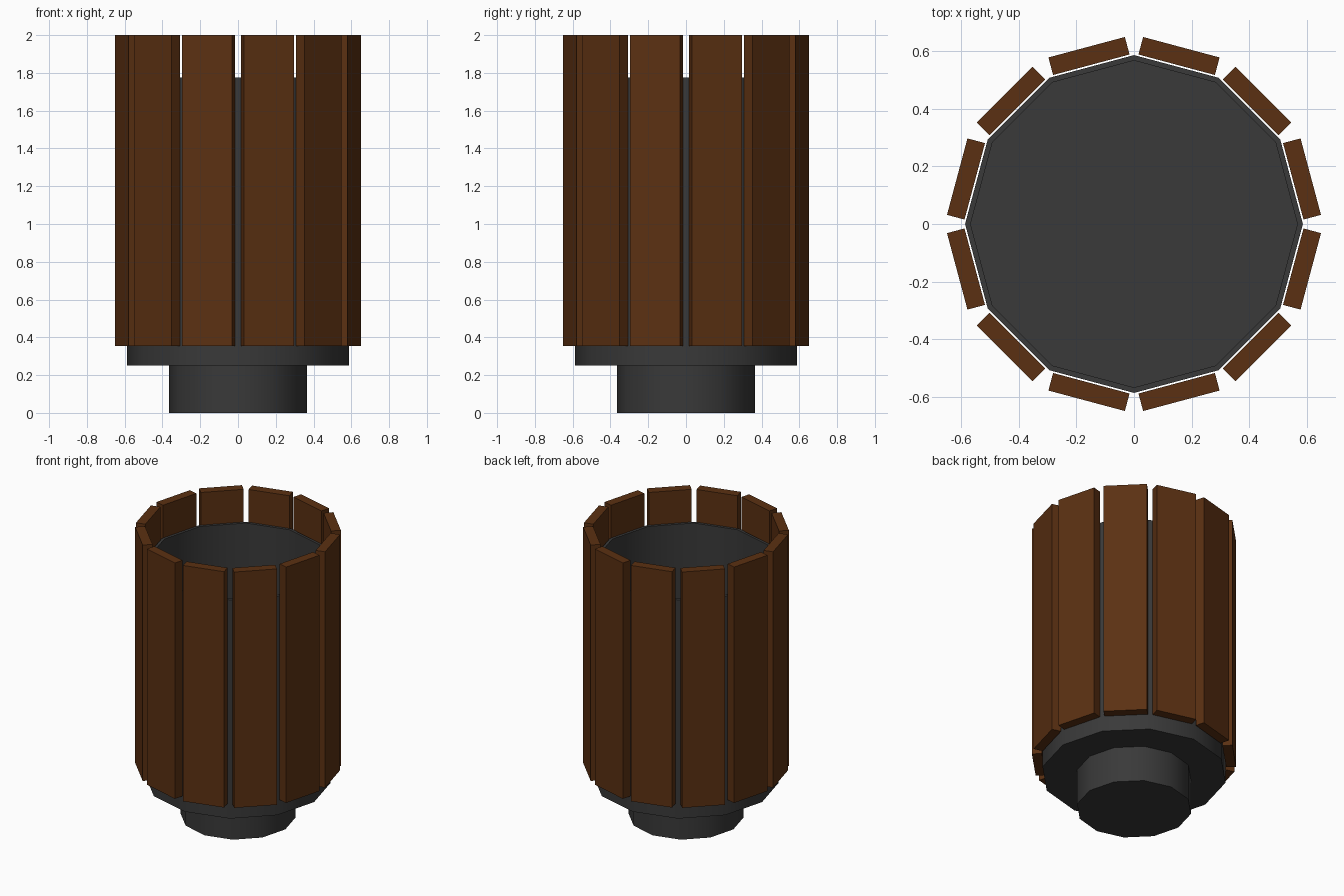
import bpy, bmesh, math
from mathutils import Matrix

if "Cube" in bpy.data.objects:
    bpy.data.objects.remove(bpy.data.objects["Cube"])

SIDES = 12


def material(name, rgb):
    m = bpy.data.materials.new(name)
    m.diffuse_color = (*rgb, 1.0)
    m.use_nodes = True
    m.node_tree.nodes["Principled BSDF"].inputs["Base Color"].default_value = m.diffuse_color
    return m


brown = material("brown_wood", (0.105, 0.030, 0.006))
dark = material("dark_metal", (0.041, 0.041, 0.041))


def finish(name, bm, mat):
    bmesh.ops.recalc_face_normals(bm, faces=bm.faces)
    me = bpy.data.meshes.new(name)
    bm.to_mesh(me)
    bm.free()
    me.materials.append(mat)
    ob = bpy.data.objects.new(name, me)
    bpy.context.collection.objects.link(ob)
    return ob


def lathe(name, profile, mat):
    """Closed twelve-sided solid; first and last rings are capped."""
    bm = bmesh.new()
    rings = []
    for r, z in profile:
        rings.append([bm.verts.new((r * math.cos(2 * math.pi * i / SIDES),
                                    r * math.sin(2 * math.pi * i / SIDES), z))
                      for i in range(SIDES)])
    for a, b in zip(rings, rings[1:]):
        for i in range(SIDES):
            j = (i + 1) % SIDES
            bm.faces.new((a[i], a[j], b[j], b[i]))
    bm.faces.new(rings[0])
    bm.faces.new(rings[-1])
    ob = finish(name, bm, mat)
    bpy.ops.object.select_all(action='DESELECT')
    bpy.context.view_layer.objects.active = ob
    ob.select_set(True)
    bpy.ops.object.shade_smooth_by_angle(angle=math.radians(40))
    return ob


# narrow foot
lathe("foot", [(0.365, 0), (0.365, 0.25)], dark)

# hollow, open-topped bin body
lathe("bin_body", [(0.587, 0.25), (0.587, 1.775), (0.568, 1.775), (0.568, 0.27)], dark)

# twelve wooden slats, one per side of the body
R_IN, R_OUT, WIDTH, Z0, Z1 = 0.573, 0.636, 0.275, 0.355, 2.0
for k in range(SIDES):
    bm = bmesh.new()
    place = (Matrix.Rotation(math.radians(15 + 30 * k), 4, 'Z')
             @ Matrix.Translation(((R_IN + R_OUT) / 2, 0, (Z0 + Z1) / 2))
             @ Matrix.Diagonal((R_OUT - R_IN, WIDTH, Z1 - Z0, 1)))
    bmesh.ops.create_cube(bm, size=1, matrix=place)
    finish(f"slat_{k + 1}", bm, brown)
